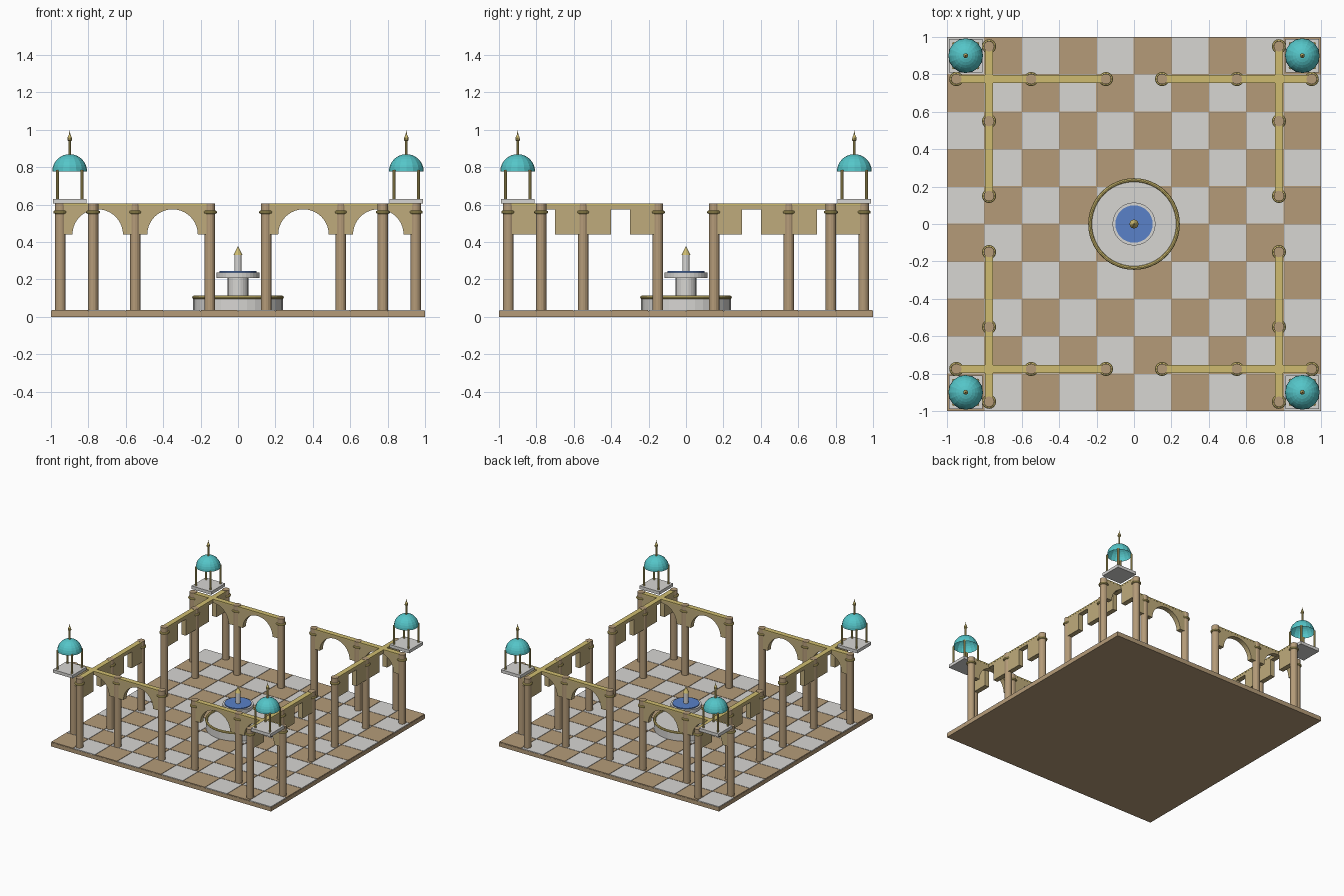
import bpy, bmesh, math
from mathutils import Matrix, Vector

if "Cube" in bpy.data.objects:
    bpy.data.objects.remove(bpy.data.objects["Cube"])


def material(name, rgb):
    m = bpy.data.materials.new(name)
    m.diffuse_color = (*rgb, 1)
    m.use_nodes = True
    m.node_tree.nodes["Principled BSDF"].inputs["Base Color"].default_value = m.diffuse_color
    return m


SAND = material("sandstone", (0.46, 0.33, 0.19))
WALL = material("pale_sandstone", (0.52, 0.41, 0.20))
GOLD = material("gold", (0.62, 0.50, 0.16))
MARBLE = material("marble", (0.68, 0.67, 0.65))
TEAL = material("teal", (0.09, 0.56, 0.58))
WATER = material("water", (0.10, 0.22, 0.58))


def finish(bm, name, mat):
    bmesh.ops.recalc_face_normals(bm, faces=bm.faces)
    me = bpy.data.meshes.new(name)
    bm.to_mesh(me)
    bm.free()
    me.materials.append(mat)
    ob = bpy.data.objects.new(name, me)
    bpy.context.collection.objects.link(ob)
    return ob


def add_box(bm, x0, x1, y0, y1, z0, z1):
    m = Matrix.Translation(((x0 + x1) / 2, (y0 + y1) / 2, (z0 + z1) / 2))
    m = m @ Matrix.Diagonal((x1 - x0, y1 - y0, z1 - z0, 1))
    bmesh.ops.create_cube(bm, size=1, matrix=m)


def box(name, mat, *dims):
    bm = bmesh.new()
    add_box(bm, *dims)
    return finish(bm, name, mat)


def lathe(name, mat, profile, x=0, y=0, n=16, closed=False):
    """Spin (radius, z) points around a vertical axis at x, y."""
    bm = bmesh.new()
    vs = [bm.verts.new((r, 0, z)) for r, z in profile]
    pairs = list(zip(vs, vs[1:])) + ([(vs[-1], vs[0])] if closed else [])
    es = [bm.edges.new(p) for p in pairs]
    bmesh.ops.spin(bm, geom=vs + es, axis=(0, 0, 1), cent=(0, 0, 0),
                   angle=2 * math.pi, steps=n, use_merge=True)
    bmesh.ops.remove_doubles(bm, verts=bm.verts, dist=1e-5)
    ob = finish(bm, name, mat)
    ob.location = (x, y, 0)
    return ob


def cylinder(name, mat, r, z0, z1, x=0, y=0, n=16):
    return lathe(name, mat, [(0, z0), (r, z0), (r, z1), (0, z1)], x, y, n)


def ring(name, mat, R, r, z, x=0, y=0, n=24):
    pts = [(R + r * math.cos(a * math.pi / 4), z + r * math.sin(a * math.pi / 4))
           for a in range(8)]
    return lathe(name, mat, pts, x, y, n, True)


def panel(name, opening, centre, offset, along_y):
    """Wall panel between two columns; opening is a list of (u, z)."""
    pts = [(-0.2, 0.44)] + opening + [(0.2, 0.44), (0.2, 0.598), (-0.2, 0.598)]
    bm = bmesh.new()
    f = bm.faces.new([bm.verts.new((u + centre, offset - 0.02, z)) for u, z in pts])
    new = bmesh.ops.extrude_face_region(bm, geom=[f])["geom"]
    bmesh.ops.translate(bm, vec=(0, 0.04, 0),
                        verts=[v for v in new if isinstance(v, bmesh.types.BMVert)])
    if along_y:
        for v in bm.verts:
            v.co = Vector((v.co.y, v.co.x, v.co.z))
    finish(bm, name, WALL)


# checkered floor
box("floor_slab", SAND, -1, 1, -1, 1, 0, 0.032)
for name, mat, parity in (("dark_tiles", SAND, 0), ("light_tiles", MARBLE, 1)):
    bm = bmesh.new()
    for i in range(10):
        for j in range(10):
            if (i + j) % 2 == parity:
                x, y = -0.9 + 0.2 * i, -0.9 + 0.2 * j
                add_box(bm, x - .098, x + .098, y - .098, y + .098, 0.03, 0.038)
    finish(bm, name, mat)

# arcades: columns, collars, arched panels (x walls), notched panels (y walls)
arch = [(-0.135 * math.cos(math.pi * k / 20), 0.44 + 0.135 * math.sin(math.pi * k / 20))
        for k in range(21)]
notch = [(-0.05, 0.44), (-0.05, 0.574), (0.05, 0.574), (0.05, 0.44)]
W = 0.775
for along_y in (False, True):
    for side in (-1, 1):
        for half in (-1, 1):
            for u in (0.15, 0.55, 0.95):
                x, y = half * u, side * W
                if along_y:
                    x, y = y, x
                cylinder("column", SAND, 0.028, 0.03, 0.607, x, y)
                ring("column_collar", GOLD, 0.029, 0.009, 0.56, x, y, 16)
            for c in (0.35, 0.75):
                panel("wall_panel", notch if along_y else arch, half * c, side * W, along_y)
            a, b = sorted((half * 0.15, half * 0.95))
            w0, w1 = side * W - 0.021, side * W + 0.021
            dims = (w0, w1, a, b) if along_y else (a, b, w0, w1)
            box("gold_coping", GOLD, *dims, 0.595, 0.605)

# corner kiosks
for cx in (-0.9, 0.9):
    for cy in (-0.9, 0.9):
        box("kiosk_base", MARBLE, cx - .09, cx + .09, cy - .09, cy + .09, 0.605, 0.63)
        for dx in (-0.065, 0.065):
            for dy in (-0.065, 0.065):
                cylinder("kiosk_post", GOLD, 0.008, 0.63, 0.785, cx + dx, cy + dy, 8)
        dome = [(0.093 * math.cos(k * math.pi / 16), 0.777 + 0.093 * math.sin(k * math.pi / 16))
                for k in range(8)] + [(0, 0.87)]
        lathe("kiosk_dome", TEAL, dome, cx, cy, 16)
        lathe("finial", GOLD, [(0, .86), (.007, .86), (.007, .94), (.013, .945),
                               (.011, .96), (.004, .975), (0, .998)], cx, cy, 10)

# fountain
cylinder("fountain_basin", MARBLE, 0.24, 0.03, 0.1, n=32)
ring("basin_rim", GOLD, 0.235, 0.01, 0.104, n=48)
cylinder("fountain_pedestal", MARBLE, 0.055, 0.1, 0.21, n=24)
cylinder("fountain_bowl", MARBLE, 0.115, 0.207, 0.237, n=32)
cylinder("bowl_water", WATER, 0.1, 0.23, 0.244, n=32)
cylinder("fountain_spout", MARBLE, 0.019, 0.24, 0.33)
lathe("spout_tip", GOLD, [(0, 0.33), (0.024, 0.33), (0, 0.38)])
